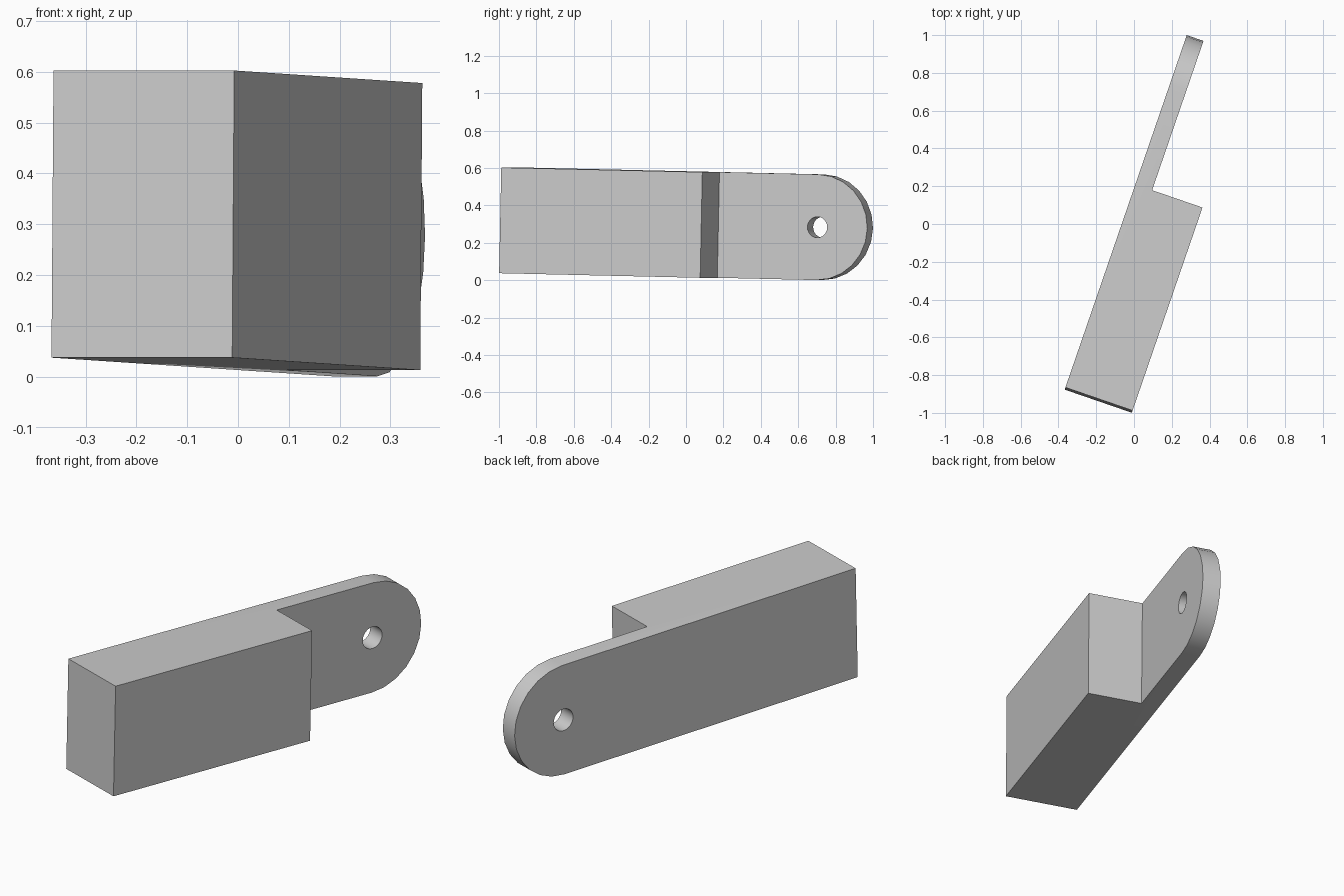
import bpy, bmesh
from math import sin, cos, pi, radians
from mathutils import Matrix, Vector

cube = bpy.data.objects.get("Cube")
if cube:
    bpy.data.objects.remove(cube, do_unlink=True)

WIDTH, HEIGHT, LENGTH = 0.376, 0.565, 1.979
BLOCK_LENGTH, TANG_THICKNESS = 1.137, 0.094
RADIUS, HOLE_RADIUS = HEIGHT / 2, 0.056
PIVOT = LENGTH - RADIUS

grey = bpy.data.materials.new("light grey")
grey.use_nodes = True
grey.diffuse_color = (0.6, 0.6, 0.6, 1)
grey.node_tree.nodes["Principled BSDF"].inputs["Base Color"].default_value = (0.6, 0.6, 0.6, 1)


def prism(name, outline, extrusion):
    """Extrude a flat outline into a solid."""
    bm = bmesh.new()
    face = bm.faces.new([bm.verts.new(p) for p in outline])
    result = bmesh.ops.extrude_face_region(bm, geom=[face])
    verts = [v for v in result["geom"] if isinstance(v, bmesh.types.BMVert)]
    bmesh.ops.translate(bm, verts=verts, vec=Vector(extrusion))
    bmesh.ops.recalc_face_normals(bm, faces=bm.faces)
    mesh = bpy.data.meshes.new(name)
    bm.to_mesh(mesh)
    bm.free()
    mesh.materials.append(grey)
    obj = bpy.data.objects.new(name, mesh)
    bpy.context.collection.objects.link(obj)
    return obj


def arc(radius, start, end, steps):
    return [(radius * cos(start + (end - start) * i / steps),
             radius * sin(start + (end - start) * i / steps)) for i in range(steps + 1)]


# Stepped plan: thick block and thin tang along one side
plan = [(0, -0.1), (WIDTH, -0.1), (WIDTH, BLOCK_LENGTH),
        (TANG_THICKNESS, BLOCK_LENGTH), (TANG_THICKNESS, LENGTH + 0.1), (0, LENGTH + 0.1)]
bracket = prism("stepped_bracket", [(x, y, -0.5) for x, y in plan], (0, 0, 1))

# Side profile with the rounded tang end
side = [(0, RADIUS), (0, -RADIUS)]
side += [(PIVOT + a, b) for a, b in arc(RADIUS, -pi / 2, pi / 2, 12)]
side_cutter = prism("side_profile_cutter", [(-0.1, y, z) for y, z in side], (WIDTH + 0.2, 0, 0))

# Pin hole through the tang
ring = arc(HOLE_RADIUS, 0, 2 * pi, 24)[:-1]
hole_cutter = prism("pin_hole_cutter", [(-0.1, PIVOT + a, b) for a, b in ring],
                    (TANG_THICKNESS + 0.2, 0, 0))

bpy.ops.object.select_all(action="DESELECT")
bpy.context.view_layer.objects.active = bracket
bracket.select_set(True)
for cutter, operation in ((side_cutter, "INTERSECT"), (hole_cutter, "DIFFERENCE")):
    mod = bracket.modifiers.new(cutter.name, "BOOLEAN")
    mod.object, mod.operation, mod.solver = cutter, operation, "EXACT"
    bpy.ops.object.modifier_apply(modifier=mod.name)
    bpy.data.objects.remove(cutter, do_unlink=True)

bpy.ops.object.shade_smooth_by_angle(angle=radians(30))

# Turn and tilt the finished part into place
bracket.matrix_world = (Matrix.Translation((-0.365, -0.871, 0.32))
                        @ Matrix.Rotation(radians(-19), 4, "Z")
                        @ Matrix.Rotation(radians(-1.24), 4, "X"))
